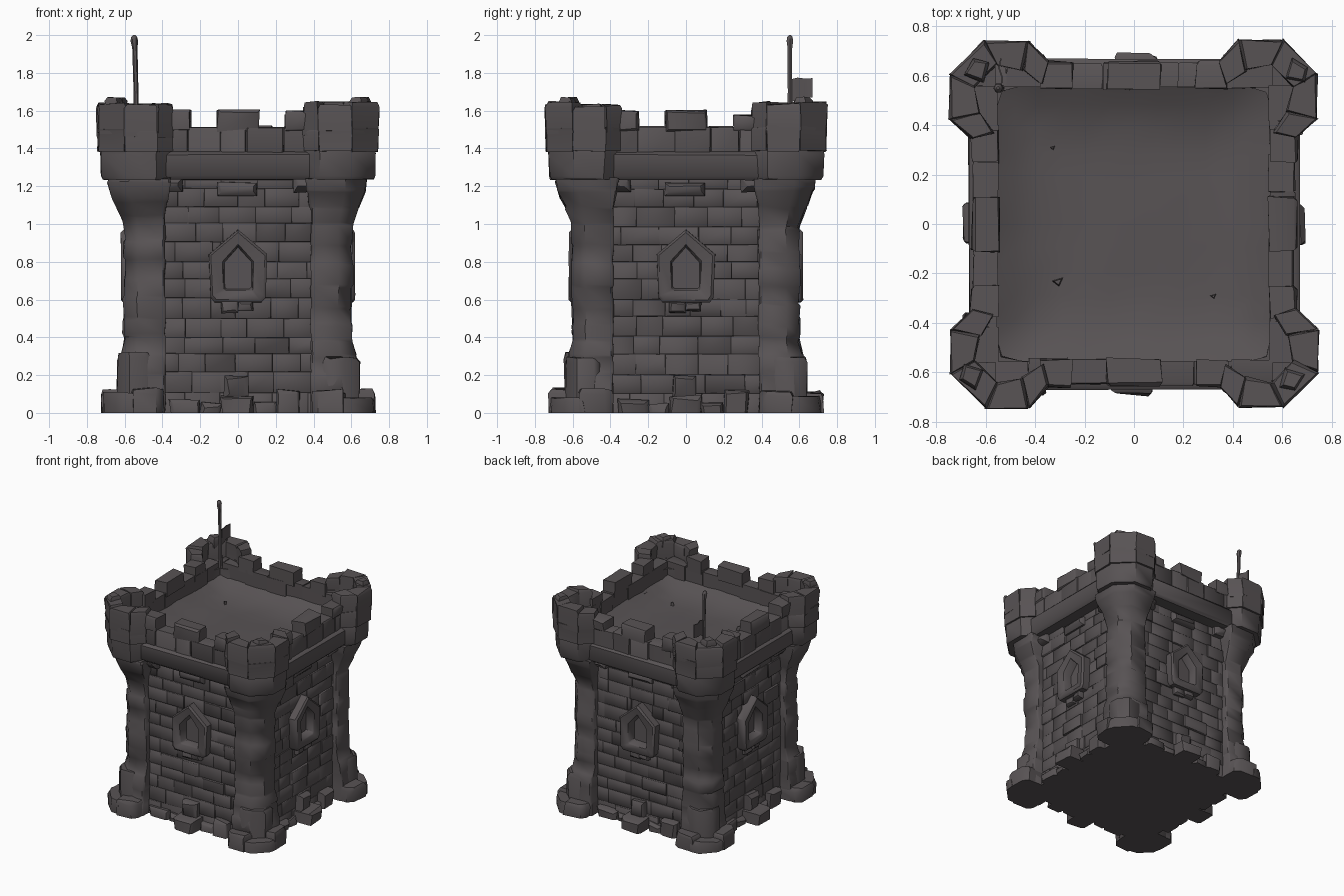
import bpy, bmesh, math, random
from mathutils import Vector, Matrix

random.seed(7)
stone = bpy.data.materials.new("dark_grey_stone")
stone.diffuse_color = (0.097, 0.086, 0.089, 1)
R = random.uniform
TURN = [Matrix.Rotation(k * math.pi / 2, 3, 'Z') for k in range(4)]
FLOOR = 1.325


def loft(bm, rings, m=TURN[0], caps=True, jit=0.0):
    """Skin a list of equal-length point rings."""
    vs = [[bm.verts.new(m @ (Vector(p) + Vector((R(-jit, jit), R(-jit, jit), R(-jit, jit) if p[2] > 0.001 else 0))))
           for p in r] for r in rings]
    n = len(vs[0])
    for a, b in zip(vs, vs[1:]):
        for i in range(n):
            j = (i + 1) % n
            bm.faces.new((a[i], a[j], b[j], b[i]))
    if caps:
        bm.faces.new(vs[0])
        bm.faces.new(vs[-1])


def slab(bm, u0, u1, z0, z1, d0, d1, m, bev=0.012, jit=0.004):
    """Chamfered stone on a wall: u along the wall, d outward from the centre."""
    def ring(d, b):
        return [(u0 + b, -d, z0 + b if z0 > 0 else z0), (u1 - b, -d, z0 + b if z0 > 0 else z0),
                (u1 - b, -d, z1 - b), (u0 + b, -d, z1 - b)]
    loft(bm, [ring(d0, 0), ring(d1 - bev, 0), ring(d1, bev)], m, jit=jit)


def prism(bm, pts, levels, m, jit=0.0):
    """Stack a plan outline; levels are (z, scale about its own middle)."""
    cx = sum(p[0] for p in pts) / len(pts)
    cy = sum(p[1] for p in pts) / len(pts)
    loft(bm, [[(cx + (x - cx) * s, cy + (y - cy) * s, z) for x, y in pts] for z, s in levels], m, jit=jit)


def finish(bm, name, angle=45):
    bmesh.ops.recalc_face_normals(bm, faces=bm.faces)
    me = bpy.data.meshes.new(name)
    bm.to_mesh(me)
    bm.free()
    me.materials.append(stone)
    ob = bpy.data.objects.new(name, me)
    bpy.context.collection.objects.link(ob)
    bpy.ops.object.select_all(action='DESELECT')
    ob.select_set(True)
    bpy.context.view_layer.objects.active = ob
    bpy.ops.object.shade_smooth_by_angle(angle=math.radians(angle))
    return ob


# Solid core of the keep
bm = bmesh.new()
h = 0.543
prism(bm, [(-h, -h), (h, -h), (h, h), (-h, h)], [(0, 1), (FLOOR - 0.02, 1)], TURN[0])
finish(bm, "keep_core")

# Roof floor, gently dished up towards the parapet, with a few stone chips
bm = bmesh.new()
bmesh.ops.create_grid(bm, x_segments=12, y_segments=12, size=0.58)
for v in bm.verts:
    t = max(0, (max(abs(v.co.x), abs(v.co.y)) - 0.3) / 0.25)
    v.co.z = FLOOR + R(-0.006, 0.006) + 0.075 * t * t
finish(bm, "roof_floor")
bm = bmesh.new()
for x, y, s in [(-0.31, -0.23, 0.025), (0.32, -0.29, 0.014), (-0.33, 0.31, 0.012)]:
    prism(bm, [(x - s, y), (x + s * 0.3, y - s), (x + s, y + s * 0.6)],
          [(FLOOR - 0.01, 1), (FLOOR + 0.03, 0.6)], TURN[0])
finish(bm, "stone_chips")

# Wall masonry: staggered courses of shallow stones, left open at the window
bm = bmesh.new()
for m in TURN:
    z = 0.0
    while z < 1.23:
        z1 = min(z + R(0.085, 0.11), 1.25)
        u = -0.42 - R(0, 0.08)
        while u < 0.40:
            u1 = u + R(0.13, 0.21)
            a, b = max(u, -0.42), min(u1, 0.42)
            d = 0.552 + R(0, 0.004) + (R(0.005, 0.018) if R(0, 1) > 0.8 else 0)
            if not (b > -0.08 and a < 0.08 and z1 > 0.63 and z < 0.88):
                slab(bm, a, b, z, z1, 0.53, d, m, 0.002, 0.001)
            else:
                if a < -0.1:
                    slab(bm, a, -0.09, z, z1, 0.53, d, m, 0.002, 0.001)
                if b > 0.1:
                    slab(bm, 0.09, b, z, z1, 0.53, d, m, 0.002, 0.001)
            u = u1
        z = z1
finish(bm, "wall_stones", 60)

# Loose footing stones along the wall base
bm = bmesh.new()
for m in TURN:
    for u0, u1, z0, z1, d in [(-0.09, 0.08, 0, 0.09, 0.69), (-0.07, 0.05, 0.08, 0.20, 0.61),
                              (-0.36, -0.2, 0, 0.07, 0.60), (0.2, 0.33, 0, 0.12, 0.61),
                              (-0.2, -0.09, 0, 0.05, 0.59), (0.08, 0.2, 0, 0.06, 0.60)]:
        slab(bm, u0, u1, z0, z1, 0.5, d, m, 0.018, 0.008)
finish(bm, "footing_stones")

# Windows: pentagonal frame, inner step and sill
OUT = [(-0.125, 0.585), (0.125, 0.585), (0.145, 0.61), (0.155, 0.84), (0, 0.97), (-0.155, 0.84), (-0.145, 0.61)]
INN = [(-0.065, 0.65), (0.065, 0.65), (0.075, 0.66), (0.078, 0.80), (0, 0.885), (-0.078, 0.80), (-0.075, 0.66)]
bm = bmesh.new()
for m in TURN:
    ring = lambda pts, d, s=1.0: [(u * s, -d, 0.76 + (z - 0.76) * s) for u, z in pts]
    loft(bm, [ring(OUT, 0.54), ring(OUT, 0.608), ring(OUT, 0.62, 0.92),
              ring(INN, 0.61, 1.06), ring(INN, 0.60), ring(INN, 0.535, 0.92)], m, caps=False, jit=0.002)
    slab(bm, -0.09, 0.0, 0.53, 0.59, 0.53, 0.585, m)
    slab(bm, 0.0, 0.08, 0.54, 0.59, 0.53, 0.595, m)
finish(bm, "window_frames")

# Corner columns: straight shaft and flared head, in rough courses
PROFILE = [(0.0, 0.635), (0.12, 0.635), (0.33, 0.62), (0.36, 0.60), (0.7, 0.603), (0.98, 0.597),
           (1.05, 0.62), (1.12, 0.655), (1.18, 0.68), (1.25, 0.69)]


def radius(z):
    for (z0, r0), (z1, r1) in zip(PROFILE, PROFILE[1:]):
        if z <= z1:
            return r0 + (r1 - r0) * (z - z0) / (z1 - z0)
    return PROFILE[-1][1]


def corner_plan(i, o, k, c):
    return [(i, i), (i, o - k), (i + k, o), (o - c, o), (o, o - c), (o, i + k), (o - k, i)]


bm = bmesh.new()
for m in TURN:
    rings, z = [], 0.0
    while z < 1.249:
        z1 = 1.25 if z > 1.13 else z + R(0.08, 0.12)
        off = R(-0.006, 0.009)
        for zz in (z + 0.008 if z else 0, z1 - 0.008):
            o = radius(zz) + off
            i = 0.385 - max(0, zz - 1.05) * 0.15
            rings.append([(x, y, zz) for x, y in corner_plan(i, o, 0.012, 0.07 + (o - 0.6) * 0.5)])
        z = z1
    loft(bm, rings, m, jit=0.005)
finish(bm, "corner_columns")

# Corner plinths: chunky slabs spread round each column foot
bm = bmesh.new()
for m in TURN:
    for pts, z1 in [([(0.39, 0.5), (0.39, 0.68), (0.43, 0.72), (0.56, 0.725), (0.58, 0.5)], R(0.10, 0.13)),
                    ([(0.5, 0.39), (0.68, 0.39), (0.72, 0.43), (0.725, 0.56), (0.5, 0.58)], R(0.10, 0.13)),
                    ([(0.48, 0.48), (0.54, 0.72), (0.61, 0.71), (0.71, 0.61), (0.72, 0.54)], R(0.08, 0.11)),
                    ([(0.46, 0.46), (0.46, 0.62), (0.49, 0.64), (0.58, 0.64), (0.64, 0.57),
                      (0.64, 0.48), (0.62, 0.45)], R(0.28, 0.34))]:
        prism(bm, pts, [(0, 1), (z1 - 0.025, 1), (z1, 0.9)], m, 0.008)
finish(bm, "corner_plinths")

# Parapet: cornice band, upper wall, corbels and merlons
bm = bmesh.new()
for m in TURN:
    slab(bm, -0.42, 0.42, 1.235, 1.385, 0.53, 0.668, m, 0.02, 0.004)
    u = -0.56
    while u < 0.56:
        u1 = 0.56 if u > 0.38 else u + R(0.13, 0.2)
        slab(bm, u, u1, 1.26, 1.515 + R(-0.005, 0.005), 0.55 + R(-0.008, 0.005), 0.65 + R(-0.003, 0.005), m, 0.006, 0.003)
        u = u1
    slab(bm, -0.11, 0.11, 1.49, 1.60, 0.545, 0.657, m, 0.012, 0.006)
    for s in (-1, 1):
        a, b = sorted((s * 0.25, s * 0.38))
        slab(bm, a, b, 1.49, 1.59 + R(-0.015, 0.015), 0.55, 0.66, m, 0.012, 0.006)
        a, b = sorted((s * 0.29, s * 0.42))
        slab(bm, a, b, 1.17, 1.25, 0.5, 0.62, m, 0.03, 0.006)
    slab(bm, -0.11, 0.10, 1.15, 1.22, 0.5, 0.59, m, 0.02, 0.004)
finish(bm, "parapet")

# Turret heads: drum with a raised inner ledge, open horseshoe of blocks above
OUTER = [(0.345, 0.655), (0.425, 0.745), (0.60, 0.745), (0.74, 0.605), (0.74, 0.425), (0.655, 0.345)]
INNER = [(0.37, 0.565), (0.45, 0.62), (0.555, 0.645), (0.645, 0.555), (0.62, 0.45), (0.565, 0.37)]
LEDGE = [(0.56, 0.37), (0.555, 0.46), (0.535, 0.535), (0.46, 0.555), (0.37, 0.56)]
bm = bmesh.new()
for m in TURN:
    loft(bm, [[(0.52 + (x - 0.52) * s, 0.52 + (y - 0.52) * s, z) for x, y in OUTER] + [(x, y, z) for x, y in LEDGE]
              for z, s in [(1.235, 0.88), (1.255, 0.91), (1.37, 0.94), (1.385, 0.93), (1.47, 0.9)]], m, jit=0.003)
    for i in range(5):
        pts = [OUTER[i], OUTER[i + 1], INNER[i + 1], INNER[i]]
        mid = 1.50 + R(-0.02, 0.02)
        top = 1.635 + R(-0.015, 0.015)
        prism(bm, pts, [(1.385, 0.96), (mid, 0.99), (mid + 0.01, 0.98)], m, 0.004)
        prism(bm, pts, [(mid - 0.02, 0.99), (top - 0.02, 1.01), (top, 0.92)], m, 0.006)
    # a loose cap stone on each turret
    x, y = R(0.62, 0.66), R(0.62, 0.65)
    prism(bm, [(x - 0.05, y - 0.03), (x + 0.03, y - 0.05), (x + 0.045, y + 0.01), (x - 0.02, y + 0.05)],
          [(1.60, 1), (1.65, 1), (1.67, 0.75)], m, 0.004)
finish(bm, "turret_heads")

# Flag pole and small banner
bm = bmesh.new()
loft(bm, [[(cx + r * math.cos(a * math.pi / 3), 0.55 + r * math.sin(a * math.pi / 3), z) for a in range(6)]
          for z, r, cx in [(1.45, 0.016, -0.538), (1.7, 0.013, -0.54), (1.93, 0.014, -0.546),
                           (1.97, 0.02, -0.549), (1.99, 0.016, -0.55), (2.0, 0.006, -0.55)]])
finish(bm, "flag_pole")
bm = bmesh.new()
loft(bm, [[(x - 0.003, y, z0), (x + 0.003, y, z0), (x + 0.003, y, z1), (x - 0.003, y, z1)]
          for x, y, z0, z1 in [(-0.54, 0.55, 1.64, 1.765), (-0.532, 0.59, 1.66, 1.775),
                               (-0.546, 0.63, 1.665, 1.77), (-0.538, 0.67, 1.67, 1.772)]])
finish(bm, "flag")
